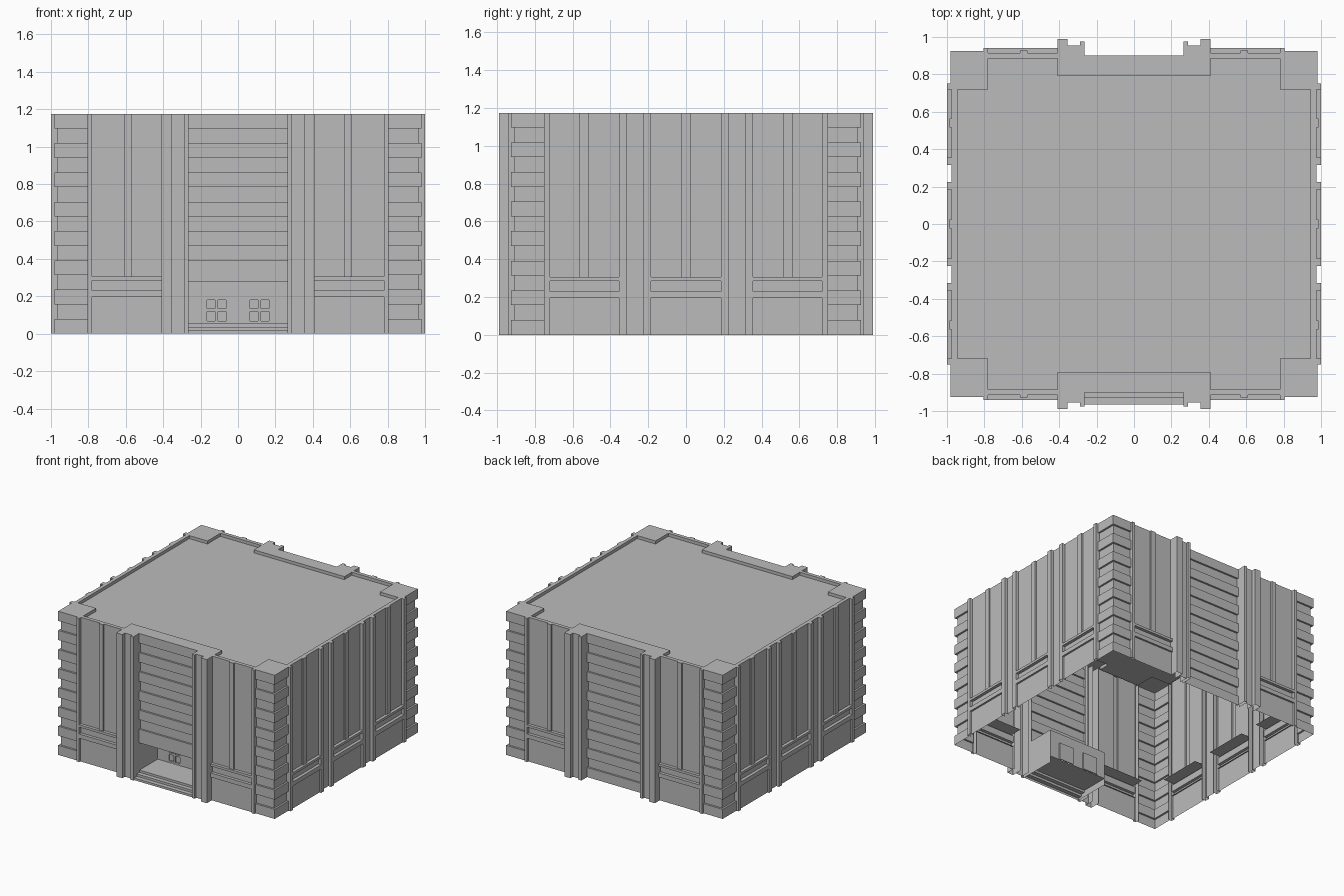
import bpy
import bmesh
from mathutils import Vector

cube = bpy.data.objects.get("Cube")
if cube:
    bpy.data.objects.remove(cube, do_unlink=True)

TOP, ROOF = 1.175, 1.15
LEDGE, DOOR_TOP, FLOOR = 0.305, 0.28, 0.055

stone = bpy.data.materials.new("grey_stone")
stone.use_nodes = True
GREY = (0.5, 0.5, 0.5, 1)
stone.diffuse_color = GREY
stone.node_tree.nodes["Principled BSDF"].inputs["Base Color"].default_value = GREY

parts = {}

# Each side maps (along the wall, distance out from the centre, height) to world
SIDES = {
    "front": lambda u, d, z: Vector((u, -d, z)),
    "back": lambda u, d, z: Vector((u, d, z)),
    "left": lambda u, d, z: Vector((d, u, z)),
    "right": lambda u, d, z: Vector((-d, u, z)),
}


def loft(part, rows, hint):
    """Skin rows of points; the first face is turned towards hint."""
    bm = parts.setdefault(part, bmesh.new())
    grid = [[bm.verts.new(p) for p in row] for row in rows]
    faces = []
    for a, b in zip(grid, grid[1:]):
        for i in range(len(a) - 1):
            faces.append(bm.faces.new((a[i], a[i + 1], b[i + 1], b[i])))
    faces[0].normal_update()
    if faces[0].normal.dot(Vector(hint)) < 0:
        bmesh.ops.reverse_faces(bm, faces=faces)


def pane(side, part, u0, u1, z0, z1, d):
    """Flat upright sheet facing outwards."""
    f = SIDES[side]
    loft(f"{side}_{part}", [[f(u0, d, z0), f(u1, d, z0)],
                            [f(u0, d, z1), f(u1, d, z1)]], f(0, 1, 0))


def relief(side, part, u0, u1, z0, z1, back, front):
    """Raised block with an open back."""
    f = SIDES[side]
    name = f"{side}_{part}"
    pane(side, part, u0, u1, z0, z1, front)
    for u, s in ((u0, -1), (u1, 1)):
        loft(name, [[f(u, back, z0), f(u, front, z0)],
                    [f(u, back, z1), f(u, front, z1)]], f(s, 0, 0))
    for z, s in ((z0, -1), (z1, 1)):
        if z > 0:
            loft(name, [[f(u0, back, z), f(u0, front, z)],
                        [f(u1, back, z), f(u1, front, z)]], f(0, 0, s))


def flat(part, x0, x1, y0, y1, z, up=1):
    loft(part, [[(x0, y0, z), (x1, y0, z)], [(x0, y1, z), (x1, y1, z)]], (0, 0, up))


def bay(side, u0, u1, m0, m1, frame, wall, bar):
    """Tall window bay: wall, mullion, rails, slot, base panel and inner sill."""
    f = SIDES[side]
    pane(side, "bay_walls", u0, m0, LEDGE, TOP, wall)
    pane(side, "bay_walls", m1, u1, LEDGE, TOP, wall)
    relief(side, "mullions", m0, m1, LEDGE, TOP, wall, bar)
    relief(side, "rails", u0, u1, 0.285, LEDGE, wall, frame)
    relief(side, "rails", u0, u1, 0.195, 0.23, wall, frame)
    pane(side, "slots", u0, u1, 0.23, 0.285, wall)
    pane(side, "base_panels", u0, u1, 0, 0.195, frame - 0.015)
    loft(f"{side}_inner_sills", [[f(u0, wall, LEDGE), f(u1, wall, LEDGE)],
                                 [f(u0, wall - 0.08, LEDGE), f(u1, wall - 0.08, LEDGE)]],
         (0, 0, -1))


def bands(start):
    """Heights and insets of alternating projecting and recessed courses."""
    step = TOP / 15
    rows = []
    for i in range(15):
        z0, z1 = i * step, (i + 1) * step
        if z1 <= start + 0.04:
            continue
        inset = 0.015 * (i % 2)
        rows += [(z0 if rows else start, inset), (z1, inset)]
    return rows


# Banded corners
for sx in (-1, 1):
    for sy in (-1, 1):
        name = f"{'front' if sy < 0 else 'back'}_{'left' if sx > 0 else 'right'}_corner"
        rows = [[(sx * 0.805, sy * (0.925 - i), z),
                 (sx * (0.98 - i), sy * (0.925 - i), z),
                 (sx * (0.98 - i), sy * 0.75, z)] for z, i in bands(0)]
        loft(name, rows, (0, sy, 0))

# Front and back walls
for side in ("front", "back"):
    f = SIDES[side]
    for s in (-1, 1):
        def span(a, b):
            return tuple(sorted((s * a, s * b)))
        bay(side, *span(0.41, 0.78), *span(0.57, 0.61), 0.94, 0.915, 0.928)
        relief(side, "edge_pilasters", *span(0.78, 0.805), 0, TOP, 0.905, 0.94)
        relief(side, "main_pilasters", *span(0.355, 0.41), 0, TOP, 0.9, 0.988)
        relief(side, "main_pilasters", *span(0.29, 0.355), 0, TOP, 0.9, 0.955)
        relief(side, "main_pilasters", *span(0.265, 0.29), 0, TOP, 0.88, 0.975)
    start = DOOR_TOP if side == "front" else 0
    loft(f"{side}_banded_wall", [[f(-0.265, 0.9 - i, z), f(0.265, 0.9 - i, z)]
                                 for z, i in bands(start)], f(0, 1, 0))

# Side walls with three bays
for side in ("left", "right"):
    bay(side, -0.185, 0.185, -0.023, 0.023, 1.0, 0.975, 0.986)
    for s in (-1, 1):
        def span(a, b):
            return tuple(sorted((s * a, s * b)))
        bay(side, *span(0.355, 0.72), *span(0.515, 0.565), 1.0, 0.975, 0.986)
        for a, b in ((0.185, 0.225), (0.315, 0.355), (0.72, 0.75)):
            relief(side, "pilasters", *span(a, b), 0, TOP, 0.965, 1.0)
        pane(side, "gaps", *span(0.225, 0.315), 0, TOP, 0.975)

# Entrance recess with steps
W, OUT, IN = 0.265, 0.965, 0.66
profile = [(OUT, 0), (OUT, 0.018), (0.93, 0.018), (0.93, 0.037),
           (0.895, 0.037), (0.895, FLOOR), (IN, FLOOR)]
loft("entrance_steps", [[(-W, -d, z), (W, -d, z)] for d, z in profile], (0, -1, 0))
for s in (-1, 1):
    loft("entrance_sides", [[(s * W, -0.9, 0), (s * W, -IN, 0)],
                            [(s * W, -0.9, DOOR_TOP), (s * W, -IN, DOOR_TOP)]], (-s, 0, 0))
flat("entrance_ceiling", -W, W, -0.9, -IN, DOOR_TOP, -1)

# Entrance back wall with two four-pane doors
H = 0.195
for a, b in ((-W, -0.18), (-0.05, 0.05), (0.18, W)):
    pane("front", "door_wall", a, b, FLOOR, H, IN)
pane("front", "door_wall", -W, W, H, DOOR_TOP, IN)
for c in (-0.115, 0.115):
    pane("front", "door_glass", c - 0.065, c + 0.065, FLOOR, H, IN - 0.012)
    for u in (c - 0.058, c, c + 0.058):
        relief("front", "door_bars", u - 0.007, u + 0.007, FLOOR, H, IN - 0.012, IN - 0.002)
    for z in (FLOOR, 0.12, H - 0.014):
        relief("front", "door_bars", c - 0.065, c + 0.065, z, z + 0.014, IN - 0.012, IN - 0.003)

# Sunken roof with a stepped outline
quarter = [(0.945, 0.72), (0.78, 0.72), (0.78, 0.885), (0.41, 0.885), (0.41, 0.79)]
outline = []
for sx, sy, order in ((1, 1, 1), (-1, 1, -1), (-1, -1, 1), (1, -1, -1)):
    outline += [(sx * x, sy * y) for x, y in quarter[::order]]
bm = parts.setdefault("roof", bmesh.new())
bm.faces.new([bm.verts.new((x, y, ROOF)) for x, y in outline])
loop = outline + outline[:1]
loft("parapet_inner_edge", [[(x, y, ROOF) for x, y in loop],
                            [(x, y, TOP) for x, y in loop]], (-1, 0, 0))

# Parapet caps
for s in (-1, 1):
    flat("parapet_caps", s * 0.945, s * 0.975, -0.72, 0.72, TOP)
    flat("parapet_caps", -0.41, 0.41, s * 0.79, s * 0.9, TOP)
    for t in (-1, 1):
        flat("parapet_caps", s * 0.78, s * 0.98, t * 0.72, t * 0.925, TOP)
        flat("parapet_caps", s * 0.41, s * 0.78, t * 0.885, t * 0.915, TOP)

# Turn the collected parts into objects
for name, bm in parts.items():
    bmesh.ops.remove_doubles(bm, verts=bm.verts, dist=0.0001)
    mesh = bpy.data.meshes.new(name)
    bm.to_mesh(mesh)
    bm.free()
    mesh.materials.append(stone)
    bpy.context.collection.objects.link(bpy.data.objects.new(name, mesh))
